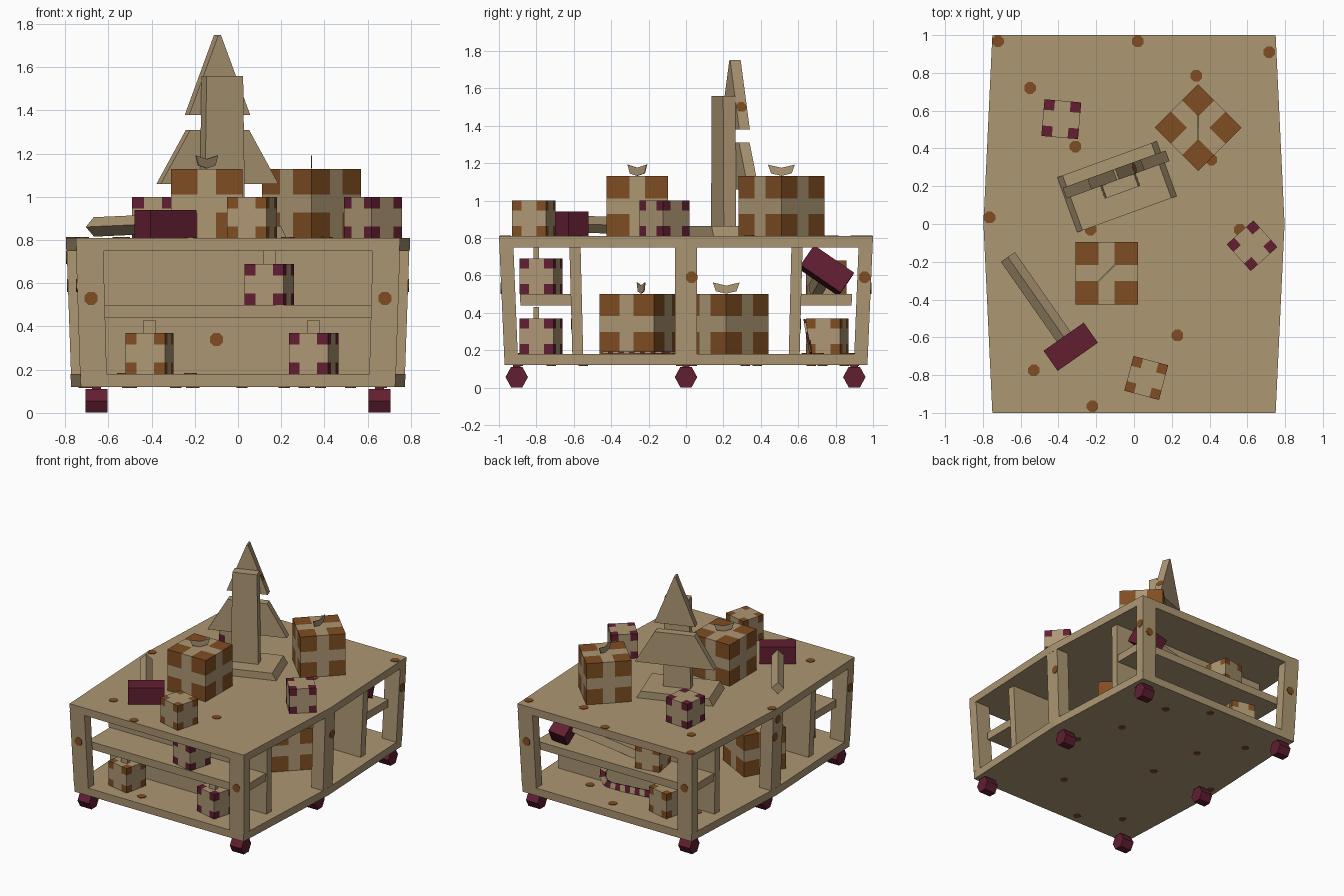
import bpy, bmesh, math
from mathutils import Matrix, Vector

if "Cube" in bpy.data.objects:
    bpy.data.objects.remove(bpy.data.objects["Cube"])


def material(name, rgb):
    m = bpy.data.materials.new(name)
    m.diffuse_color = (*rgb, 1)
    m.use_nodes = True
    m.node_tree.nodes["Principled BSDF"].inputs["Base Color"].default_value = m.diffuse_color
    return m


TAN = material("pale wood", (0.42, 0.31, 0.175))
BROWN = material("orange brown", (0.215, 0.076, 0.016))
RED = material("maroon", (0.12, 0.013, 0.031))
T, R = Matrix.Translation, Matrix.Rotation
rad = math.radians


def finish(name, bm, *mats):
    bmesh.ops.recalc_face_normals(bm, faces=bm.faces)
    me = bpy.data.meshes.new(name)
    bm.to_mesh(me)
    bm.free()
    for m in mats:
        me.materials.append(m)
    ob = bpy.data.objects.new(name, me)
    bpy.context.collection.objects.link(ob)
    return ob


def taper(z):
    return 0.97 + 0.03 * (z - 0.12) / 0.69


def prism(name, pts, h, mat, M=Matrix(), tapered=False):
    """Extrude a 2D profile by h along local z."""
    bm = bmesh.new()
    lo = [bm.verts.new((x, y, 0)) for x, y in pts]
    hi = [bm.verts.new((x, y, h)) for x, y in pts]
    bm.faces.new(lo)
    bm.faces.new(hi)
    for i in range(len(pts)):
        j = (i + 1) % len(pts)
        bm.faces.new((lo[i], lo[j], hi[j], hi[i]))
    bm.transform(M)
    if tapered:
        for v in bm.verts:
            f = taper(v.co.z)
            v.co.x *= f
            v.co.y *= f
    return finish(name, bm, mat)


def frame_box(name, x0, x1, y0, y1, z0, z1):
    return prism(name, [(x0, y0), (x1, y0), (x1, y1), (x0, y1)], z1 - z0, TAN,
                 T((0, 0, z0)), True)


def dot(loc, normal, r=0.033):
    """Thin octagonal paint spot."""
    pts = [(r * math.cos(rad(22.5 + 45 * i)), r * math.sin(rad(22.5 + 45 * i))) for i in range(8)]
    q = Vector(normal).to_track_quat('Z', 'Y').to_matrix().to_4x4()
    prism("paint_spot", pts, 0.008, BROWN, T(loc) @ q @ T((0, 0, -0.004)))


def gift(name, x, y, z, size, h, rot, paper, bow=False):
    """Box whose face corners are paper and whose middle cross is ribbon."""
    bm = bmesh.new()
    bmesh.ops.create_cube(bm, size=1, matrix=Matrix.Diagonal((size, size, h, 1)))
    r = 0.042
    for ax in range(3):
        for s in (-r, r):
            n = [0, 0, 0]
            n[ax] = 1
            co = [0, 0, 0]
            co[ax] = s
            bmesh.ops.bisect_plane(bm, geom=bm.verts[:] + bm.edges[:] + bm.faces[:],
                                   plane_co=co, plane_no=n)
    for f in bm.faces:
        c = f.calc_center_median()
        f.material_index = 1 if sum(abs(v) > r for v in c) == 3 else 0
    M = T((x, y, z)) @ R(rad(rot), 4, 'Z')
    bm.transform(M @ T((0, 0, h / 2)))
    finish(name, bm, TAN, paper)
    if bow:
        for s in (-1, 1):
            pts = [(0, 0.002), (s * 0.055, 0.015), (s * 0.072, 0.062), (0, 0.045)]
            prism("gift_bow", pts, 0.006, TAN,
                  M @ R(rad(45), 4, 'Z') @ T((0, 0.003, h)) @ R(rad(90), 4, 'X'))


# Cart frame: bulged slabs, posts, walls, shelves
outline = [(-0.75, -1), (0.75, -1), (0.797, 0), (0.75, 1), (-0.75, 1), (-0.797, 0)]
prism("top_slab", outline, 0.06, TAN, T((0, 0, 0.75)), True)
prism("bottom_slab", outline, 0.06, TAN, T((0, 0, 0.12)), True)
for s in (-1, 1):
    for e in (-1, 1):
        frame_box("corner_post", s * 0.625, s * 0.752, e * 0.925, e, 0.18, 0.75)
    frame_box("middle_post", s * 0.69, s * 0.795, -0.06, 0.06, 0.18, 0.75)
    frame_box("end_wall", -0.69, 0.69, s * 0.565, s * 0.625, 0.18, 0.75)
    frame_box("end_shelf", -0.68, 0.68, s * 0.6, s * 0.9, 0.44, 0.5)

# Hexagonal wheels
for s in (-1, 1):
    for y in (-0.905, 0, 0.9):
        pts = [(0.06 * math.cos(rad(60 * i)), 0.06 * math.sin(rad(60 * i)) * 1.06) for i in range(6)]
        prism("wheel", pts, 0.1, RED,
              T((s * 0.655 - 0.05, y, 0.056)) @ R(rad(90), 4, 'Z') @ R(rad(90), 4, 'X'))
        prism("wheel_stem", [(-.02, -.02), (.02, -.02), (.02, .02), (-.02, .02)], 0.03, RED,
              T((s * 0.655, y, 0.1)))

# Paint spots
for x, y in ((-.72, .967), (.02, .967), (.715, .91), (-.55, .72), (.33, .785), (-.31, .41), (-.765, .035),
             (-.23, -.03), (.56, -.03), (.41, .34), (.23, -.59), (-.53, -.775), (-.22, -.965)):
    dot((x, y, 0.81), (0, 0, 1))
    dot((x * 0.93, y * 0.93, 0.12), (0, 0, -1), 0.028)
    if abs(x) < 0.6 and abs(y) > 0.7:
        dot((x, y * 0.9, 0.18), (0, 0, 1))
for s in (-1, 1):
    dot((s * 0.68, s * 0.989, 0.53), (0, s, 0))
    dot((-s * 0.68, s * 0.989, 0.53), (0, s, 0))
    dot((s * 0.787, 0.03, 0.59), (s, 0, 0))
    dot((s * 0.745, s * 0.955, 0.59), (s, 0, 0))
    dot((-0.1, s * 0.612, 0.34), (0, s, 0))
dot((-0.792, 0.0, 0.72), (-1, 0, 0))

# Gifts on the top
gift("large_gift_square", -0.145, -0.26, 0.81, 0.33, 0.32, 0, BROWN, True)
gift("large_gift_turned", 0.34, 0.51, 0.81, 0.325, 0.32, 45, BROWN, True)
gift("small_gift_back", -0.385, 0.555, 0.81, 0.195, 0.19, -5, RED)
gift("small_gift_right", 0.625, -0.115, 0.81, 0.19, 0.19, 42, RED)
gift("small_gift_front", 0.065, -0.815, 0.81, 0.19, 0.19, -15, BROWN)
# Gifts inside
gift("inner_gift_left", -0.42, -0.24, 0.18, 0.33, 0.32, -28, BROWN, True)
gift("inner_gift_right", 0.3, 0.215, 0.18, 0.32, 0.32, 45, BROWN, True)
for x, z, rot, paper in ((0.145, 0.5, -15, RED), (-0.41, 0.18, -12, BROWN), (0.35, 0.18, -15, RED)):
    gift("front_shelf_gift", x, -0.775, z, 0.187, 0.19, rot, paper)
    prism("gift_tab", [(-.028, -.015), (.028, -.015), (.028, .015), (-.028, .015)], 0.06, TAN,
          T((x, -0.8, z + 0.19)))
gift("back_shelf_gift", -0.24, 0.75, 0.5, 0.187, 0.18, 10, BROWN)
gift("back_floor_gift", -0.37, 0.755, 0.18, 0.187, 0.19, -14, BROWN)

# Cut-out tree on a stand
TR = T((-0.095, 0.262, 0)) @ R(rad(20), 4, 'Z')
UP = R(rad(90), 4, 'X')
prism("tree_top_tier", [(-0.15, 1.38), (0.15, 1.38), (0.006, 1.75), (-0.006, 1.75)], 0.06, TAN,
      TR @ T((0, 0.03, 0)) @ UP)
prism("tree_low_tier", [(-0.29, 1.06), (0.29, 1.06), (0.145, 1.31), (-0.145, 1.31)], 0.06, TAN,
      TR @ T((0, 0.03, 0)) @ UP)
prism("tree_post", [(-0.1, 0.85), (0.1, 0.85), (0.09, 1.56), (-0.09, 1.56)], 0.07, TAN,
      TR @ T((0, -0.03, 0)) @ UP)
prism("tree_base", [(-0.28, 0.81), (0.28, 0.81), (0.25, 0.865), (-0.25, 0.865)], 0.31, TAN,
      T((-0.09, 0.197, 0)) @ R(rad(20), 4, 'Z') @ T((0, 0.155, 0)) @ UP)
for x, z in ((0.1, 1.5), (-0.024, 1.69)):
    dot(TR @ Vector((x, 0, z)), TR.to_3x3() @ Vector((0.37 * (1 if x > 0 else -1), 0, 0.15)), 0.03)


def hammer(M):
    """Block-headed mallet; handle points along local +y."""
    prism("mallet_head", [(-0.13, -0.065), (0.13, -0.065), (0.13, 0.065), (-0.13, 0.065)], 0.13, RED,
          M @ T((0, 0, -0.065)))
    k = 0.045
    prism("mallet_handle", [(k, 0), (0, k), (-k, 0), (0, -k)], 0.54, TAN,
          M @ T((0, 0.04, 0)) @ R(rad(-91.5), 4, 'X'))


hammer(T((-0.335, -0.65, 0.875)) @ R(rad(35), 4, 'Z'))
hammer(T((0.5, 0.75, 0.625)) @ R(rad(95), 4, 'Z') @ R(rad(-9), 4, 'X') @ R(rad(35), 4, 'Y'))


def cane(M):
    """Flat striped hooked stick in the local xy plane."""
    path = [(-0.28 + 0.042 * i, 0) for i in range(12)]
    path += [(0.182 + 0.075 * math.sin(rad(a)), 0.075 - 0.075 * math.cos(rad(a)))
             for a in (36, 72, 108, 144, 180)]
    bm = bmesh.new()
    rows = []
    for i, p in enumerate(path):
        a, b = Vector(path[max(i - 1, 0)]), Vector(path[min(i + 1, len(path) - 1)])
        d = (b - a).normalized() * 0.025
        rows.append([bm.verts.new((p[0] - u * d.y, p[1] + u * d.x, w))
                     for u, w in ((-1, 0), (1, 0), (1, 0.012), (-1, 0.012))])
    for i in range(len(rows) - 1):
        for j in range(4):
            k = (j + 1) % 4
            f = bm.faces.new((rows[i][j], rows[i][k], rows[i + 1][k], rows[i + 1][j]))
            f.material_index = i % 2
    bm.faces.new(rows[0])
    bm.faces.new(rows[-1])
    bm.transform(M)
    finish("striped_cane", bm, TAN, RED)


cane(T((0, 0.67, 0.21)) @ R(rad(4), 4, 'Y') @ R(rad(100), 4, 'X'))
cane(T((0.1, -0.25, 0.182)) @ R(rad(75), 4, 'Z') @ Matrix.Diagonal((0.7, 1, 1, 1)))
